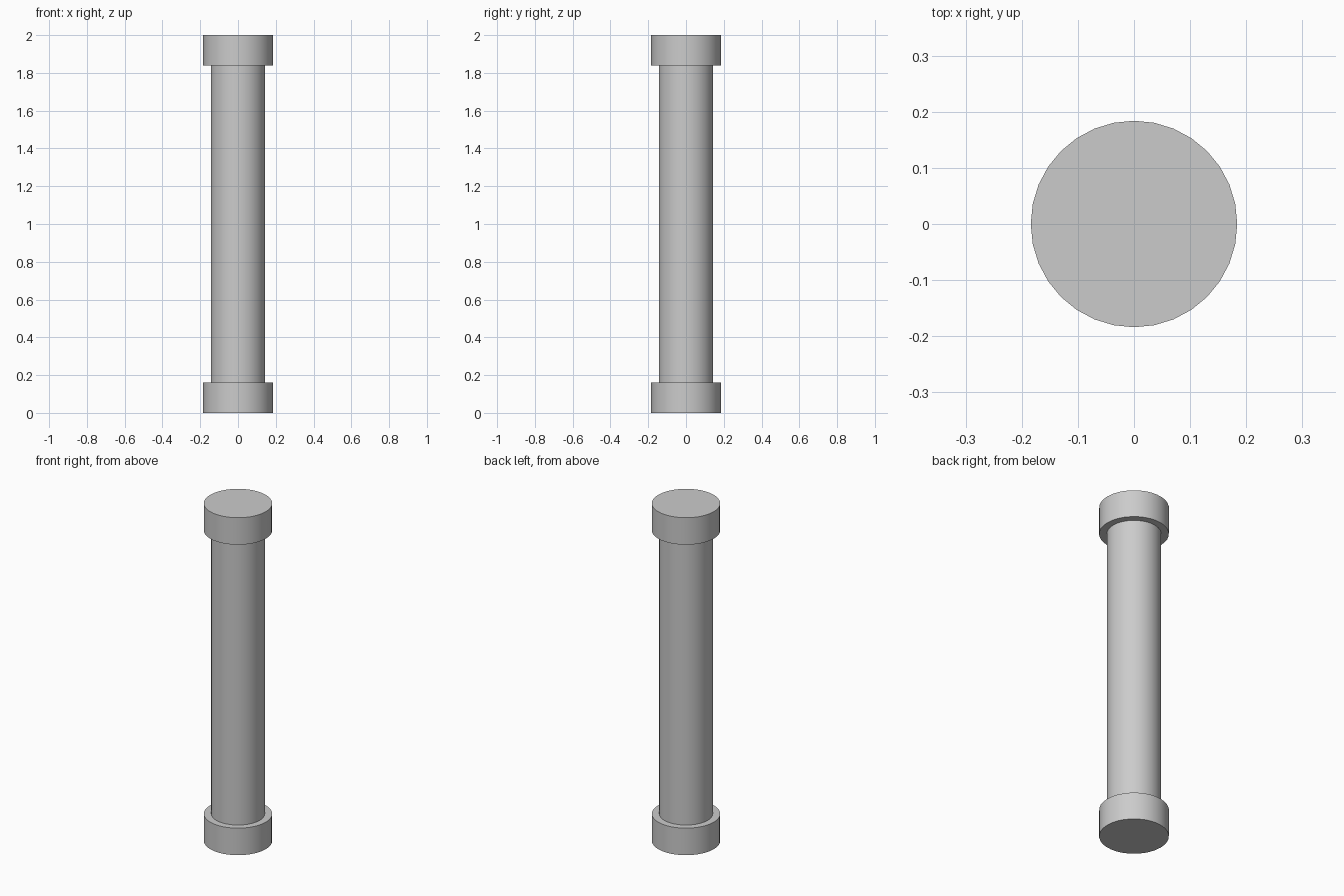
import bpy
import math

if "Cube" in bpy.data.objects:
    bpy.data.objects.remove(bpy.data.objects["Cube"])

SIDES = 32
HEIGHT = 2.0
CAP_HEIGHT = 0.16
CAP_RADIUS = 0.184
SHAFT_RADIUS = 0.144


def cylinder(name, radius, z_low, z_high, fill='NGON'):
    bpy.ops.mesh.primitive_cylinder_add(
        vertices=SIDES, radius=radius, depth=z_high - z_low,
        end_fill_type=fill, location=(0, 0, (z_low + z_high) / 2))
    obj = bpy.context.object
    obj.name = name
    bpy.ops.object.shade_smooth_by_angle(angle=math.radians(30))
    return obj


# Wide collars at both ends
cylinder("bottom_collar", CAP_RADIUS, 0, CAP_HEIGHT)
cylinder("top_collar", CAP_RADIUS, HEIGHT - CAP_HEIGHT, HEIGHT)

# Slimmer shaft between them; its ends are closed off by the collars
cylinder("shaft", SHAFT_RADIUS, CAP_HEIGHT, HEIGHT - CAP_HEIGHT, fill='NOTHING')
